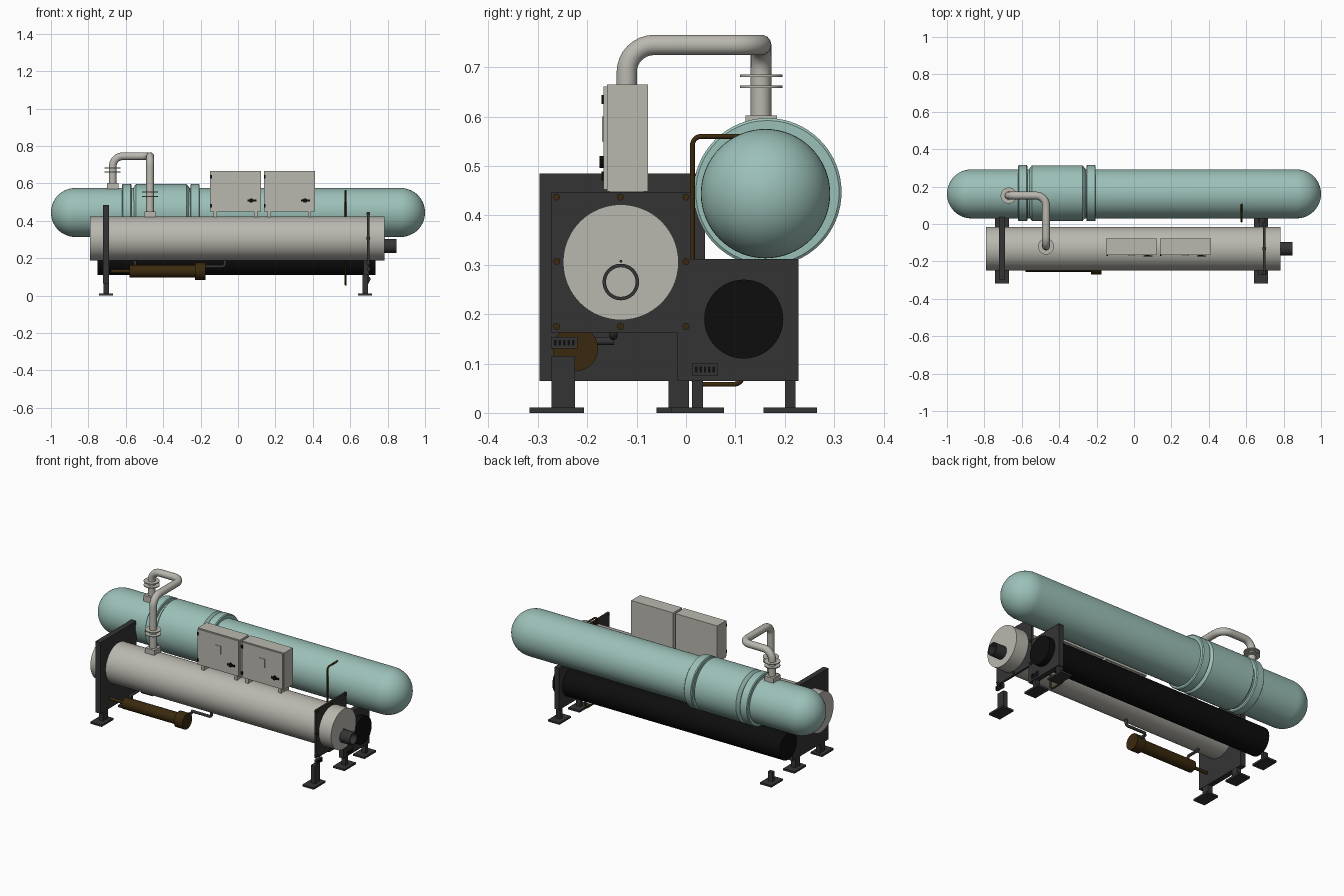
import bpy, bmesh, math
from mathutils import Vector, Matrix

cube = bpy.data.objects.get("Cube")
if cube:
    bpy.data.objects.remove(cube, do_unlink=True)


def material(name, rgb):
    m = bpy.data.materials.new(name)
    m.use_nodes = True
    m.diffuse_color = (*rgb, 1)
    bsdf = next(n for n in m.node_tree.nodes if n.type == 'BSDF_PRINCIPLED')
    bsdf.inputs["Base Color"].default_value = (*rgb, 1)
    return m


TEAL = material("soft teal", (0.33, 0.53, 0.48))
STONE = material("warm light grey", (0.49, 0.48, 0.43))
DARK = material("dark grey", (0.034, 0.034, 0.034))
BLACK = material("black", (0.004, 0.004, 0.004))
BROWN = material("dark brown", (0.042, 0.022, 0.004))


def finish(obj, mat, smooth=True):
    obj.data.materials.append(mat)
    bpy.ops.object.select_all(action='DESELECT')
    obj.select_set(True)
    bpy.context.view_layer.objects.active = obj
    if smooth:
        bpy.ops.object.shade_smooth_by_angle(angle=math.radians(35))
    return obj


def mesh_object(name, bm, mat, smooth=True):
    bmesh.ops.recalc_face_normals(bm, faces=bm.faces)
    me = bpy.data.meshes.new(name)
    bm.to_mesh(me)
    bm.free()
    obj = bpy.data.objects.new(name, me)
    bpy.context.collection.objects.link(obj)
    return finish(obj, mat, smooth)


def box(name, x, y, z, mat):
    """Box from (low, high) spans."""
    bm = bmesh.new()
    size = [s[1] - s[0] for s in (x, y, z)]
    mid = [sum(s) / 2 for s in (x, y, z)]
    bmesh.ops.create_cube(bm, size=1, matrix=Matrix.Translation(mid) @ Matrix.Diagonal((*size, 1)))
    return mesh_object(name, bm, mat, False)


def lathe(name, centre, profile, mat, axis='X', sides=48, closed=False):
    """Revolve (position, radius) points around an axis through centre."""
    turn = {'X': Matrix.Rotation(math.pi / 2, 4, 'Y'),
            'Y': Matrix.Rotation(-math.pi / 2, 4, 'X'), 'Z': Matrix()}[axis]
    bm = bmesh.new()
    rings = []
    for h, r in profile:
        rings.append([bm.verts.new((r * math.cos(a), r * math.sin(a), h))
                      for a in (math.tau * i / sides for i in range(sides))])
    pairs = list(zip(rings, rings[1:]))
    if closed:
        pairs.append((rings[-1], rings[0]))
    for a, b in pairs:
        for i in range(sides):
            j = (i + 1) % sides
            bm.faces.new((a[i], a[j], b[j], b[i]))
    if not closed:
        bm.faces.new(rings[0])
        bm.faces.new(rings[-1])
    bm.transform(Matrix.Translation(centre) @ turn)
    return mesh_object(name, bm, mat)


def pipe(name, corners, radius, bend, mat):
    """Round pipe through corners with filleted bends."""
    pts = [Vector(p) for p in corners]
    path = [pts[0]]
    for a, p, b in zip(pts, pts[1:], pts[2:]):
        start = p + (a - p).normalized() * bend
        end = p + (b - p).normalized() * bend
        hub = start + end - p
        for i in range(9):
            t = math.pi / 2 * i / 8
            path.append(hub + (start - hub) * math.cos(t) + (end - hub) * math.sin(t))
    path.append(pts[-1])
    cu = bpy.data.curves.new(name, 'CURVE')
    cu.dimensions = '3D'
    cu.bevel_depth = radius
    cu.bevel_resolution = 5
    cu.use_fill_caps = True
    sp = cu.splines.new('POLY')
    sp.points.add(len(path) - 1)
    for q, p in zip(sp.points, path):
        q.co = (*p, 1)
    obj = bpy.data.objects.new(name, cu)
    bpy.context.collection.objects.link(obj)
    bpy.ops.object.select_all(action='DESELECT')
    obj.select_set(True)
    bpy.context.view_layer.objects.active = obj
    bpy.ops.object.convert(target='MESH')
    return finish(bpy.context.object, mat)


# Large rounded vessel
R = 0.131
dome = [(1 - R + R * math.sin(t), max(R * math.cos(t), 0.0005))
        for t in (math.pi / 2 * i / 14 for i in range(15))]
tank = [(-h, r) for h, r in reversed(dome)] + dome
lathe("upper_vessel", (0, 0.161, 0.444), tank, TEAL, sides=64)

# Wider sleeve and its two bands
AXIS = (0, 0.165, 0.447)
lathe("vessel_sleeve", AXIS, [(-0.56, 0.13), (-0.545, 0.149), (-0.275, 0.149), (-0.26, 0.13)], TEAL, sides=64)
for side, x in (("left", -0.23), ("right", -0.595)):
    lathe("vessel_band_" + side, AXIS,
          [(x - 0.025, 0.145), (x - 0.021, 0.15), (x + 0.021, 0.15), (x + 0.025, 0.145)], TEAL, sides=64)

# Front shell and lower tube
lathe("front_shell", (0, -0.132, 0.305), [(-0.79, 0.117), (0.782, 0.117)], STONE, sides=64)
lathe("lower_tube", (0, 0.117, 0.19), [(-0.75, 0.08), (0.735, 0.08)], BLACK)
lathe("outlet_stub", (0.78, -0.132, 0.265),
      [(-0.005, 0.037), (0.068, 0.037), (0.068, 0.03), (-0.005, 0.03)], DARK, closed=True)
lathe("end_pin", (0.782, -0.132, 0.307), [(0, 0.003), (0.004, 0.003)], DARK, sides=12)

# End plates
box("right_support_plate", (-0.722, -0.69), (-0.297, 0.038), (0.065, 0.485), DARK)
box("left_tube_sheet", (0.69, 0.702), (-0.273, 0.01), (0.163, 0.447), DARK)
box("lower_tube_plate", (0.67, 0.7), (-0.017, 0.228), (0.065, 0.312), DARK)

# Bolts around the tube sheet
for i, y in enumerate((-0.262, -0.133, 0)):
    for j, z in enumerate((0.175, 0.307, 0.437)):
        if (i, j) != (1, 1):
            lathe(f"sheet_bolt_{i}{j}", (0.70, y, z), [(-0.014, 0.007), (0.007, 0.007)], BROWN, sides=12)

# Legs and feet: foot span in y, leg span in y, leg top
for end, x in (("right", -0.705), ("left", 0.68)):
    middle = ((-0.06, 0.05), (-0.035, 0.006)) if end == "right" else ((-0.03, 0.077), (0.012, 0.034))
    stands = (("front", (-0.317, -0.207), (-0.272, -0.225), 0.115),
              ("middle", *middle, 0.115),
              ("back", (0.157, 0.265), (0.2, 0.222), 0.066))
    for row, foot, leg, top in stands:
        box(f"{row}_{end}_foot", (x - 0.038, x + 0.036), foot, (0, 0.011), DARK)
        box(f"{row}_{end}_leg", (x - 0.014, x + 0.014), leg, (0.01, top), DARK)

# Small slotted brackets on the left end
for row, y, z in (("front", -0.273, 0.13), ("middle", 0.012, 0.076)):
    box(row + "_bracket", (0.692, 0.707), (y, y + 0.053), (z, z + 0.024), DARK)
    for i in range(5):
        box(f"{row}_bracket_slot_{i}", (0.706, 0.709), (y + 0.006 + i * 0.009, y + 0.011 + i * 0.009),
            (z + 0.006, z + 0.018), BLACK)

# Crossover pipe with flanges and bases
pipe("crossover_pipe", [(-0.47, -0.12, 0.41), (-0.47, -0.12, 0.745), (-0.47, 0.152, 0.745),
                        (-0.67, 0.152, 0.745), (-0.67, 0.152, 0.58)], 0.021, 0.055, STONE)
for name, x, y, base, flanges in (("shell", -0.47, -0.12, 0.415, (0.53, 0.553)),
                                  ("vessel", -0.67, 0.152, 0.567, (0.66, 0.683))):
    for i, z in enumerate(flanges):
        lathe(f"{name}_flange_{i}", (x, y, z), [(-0.0025, 0.043), (0.0025, 0.043)], STONE, 'Z')
    box(name + "_pipe_base", (x - 0.03, x + 0.03), (y - 0.032, y + 0.032), (base, base + 0.035), STONE)

# Twin control boxes with doors, hinges and handles
for side, x in (("right", -0.15), ("left", 0.138)):
    box(side + "_control_box", (x, x + 0.274), (-0.16, -0.077), (0.448, 0.665), STONE)
    box(side + "_box_door", (x + 0.004, x + 0.27), (-0.167, -0.16), (0.452, 0.661), STONE)
    box(side + "_door_plate", (x + 0.12, x + 0.155), (-0.17, -0.166), (0.55, 0.60), STONE)
    for i, z in enumerate((0.48, 0.635)):
        box(f"{side}_hinge_{i}", (x + 0.002, x + 0.01), (-0.171, -0.16), (z - 0.009, z + 0.009), BLACK)
    lathe(side + "_handle_hub", (x + 0.22, -0.167, 0.508), [(-0.008, 0.012), (0.002, 0.012)], BLACK, 'Y', 16)
    box(side + "_handle", (x + 0.2, x + 0.248), (-0.175, -0.169), (0.503, 0.513), BLACK)
    for i, dx in enumerate((0.02, 0.235)):
        box(f"{side}_box_mount_{i}", (x + dx, x + dx + 0.018), (-0.155, -0.085), (0.39, 0.449), STONE)

# Brown cylinder under the shell
lathe("oil_cylinder", (0, -0.224, 0.13),
      [(-0.68, 0.009), (-0.58, 0.009), (-0.58, 0.033), (-0.23, 0.033), (-0.23, 0.046), (-0.175, 0.046)], BROWN, sides=32)
pipe("oil_line", [(-0.2, -0.147, 0.155), (-0.07, -0.147, 0.155), (-0.07, -0.147, 0.21)], 0.008, 0.014, DARK)
pipe("oil_return", [(-0.2, -0.224, 0.145), (-0.2, -0.146, 0.145)], 0.008, 0, DARK)
pipe("oil_feed", [(-0.55, -0.22, 0.15), (-0.55, -0.22, 0.18), (-0.55, -0.14, 0.18), (-0.55, -0.14, 0.2)],
     0.008, 0.01, DARK)

# Thin line joining the vessel and the lower tube
pipe("thin_line", [(0.575, 0.12, 0.56), (0.575, 0.013, 0.56), (0.575, 0.013, 0.058),
                   (0.575, 0.115, 0.058), (0.575, 0.115, 0.13)], 0.005, 0.018, BROWN)
